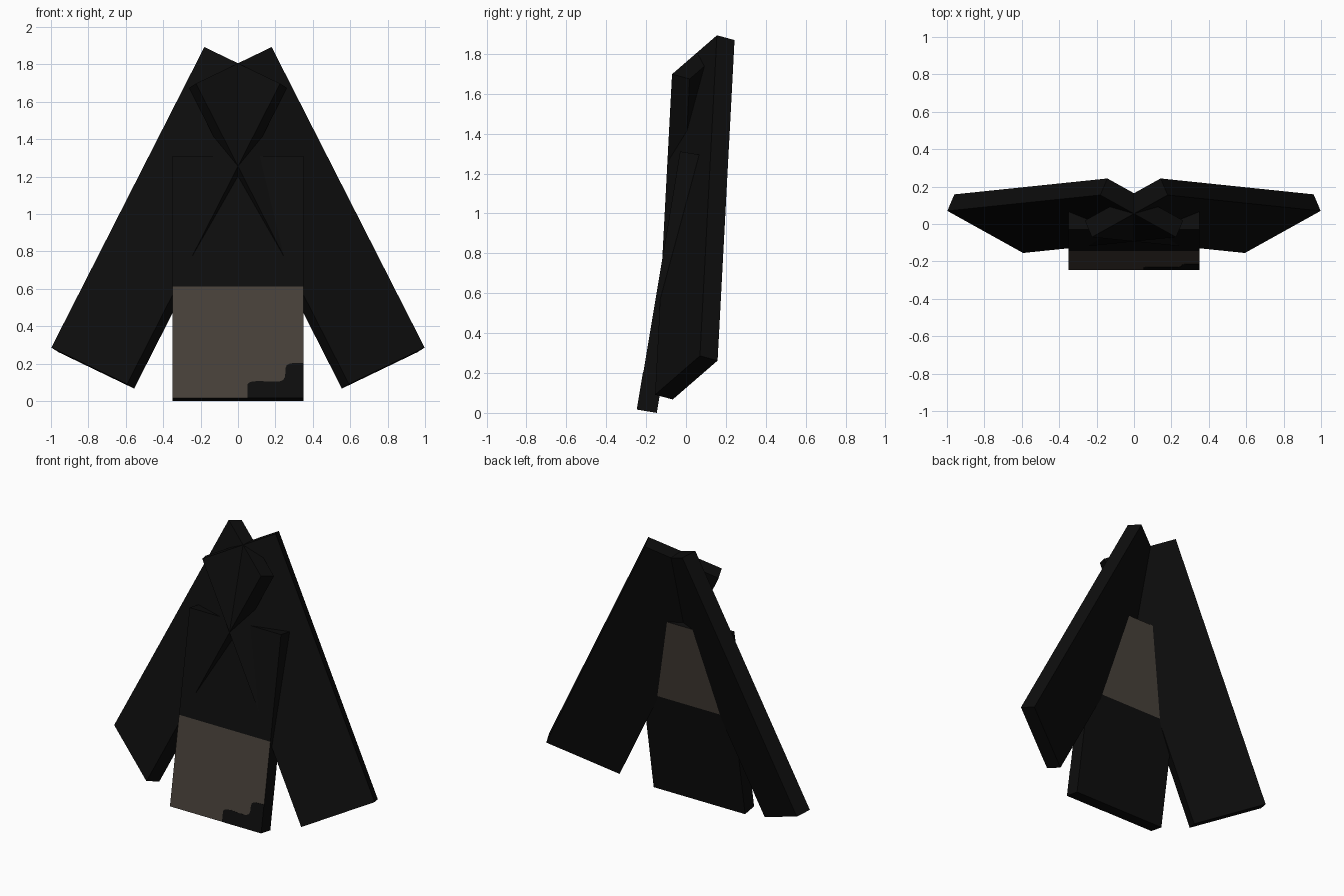
import bpy
import bmesh
from mathutils import Vector

cube = bpy.data.objects.get("Cube")
if cube:
    bpy.data.objects.remove(cube, do_unlink=True)


def material(name, rgb):
    m = bpy.data.materials.new(name)
    m.use_nodes = True
    m.diffuse_color = (*rgb, 1)
    bsdf = m.node_tree.nodes["Principled BSDF"]
    bsdf.inputs["Base Color"].default_value = (*rgb, 1)
    bsdf.inputs["Roughness"].default_value = 0.9
    return m


black = material("black", (0.004, 0.004, 0.004))
brown = material("dark brown", (0.064, 0.052, 0.041))


def make_object(name, bm, mats):
    bmesh.ops.recalc_face_normals(bm, faces=bm.faces[:])
    mesh = bpy.data.meshes.new(name)
    bm.to_mesh(mesh)
    bm.free()
    for m in mats:
        mesh.materials.append(m)
    obj = bpy.data.objects.new(name, mesh)
    bpy.context.collection.objects.link(obj)
    return obj


def extruded(outline, depth):
    """Prism from a flat outline pushed along the depth vector."""
    bm = bmesh.new()
    face = bm.faces.new([bm.verts.new(p) for p in outline])
    back = bmesh.ops.extrude_face_region(bm, geom=[face], use_keep_orig=True)
    moved = [v for v in back["geom"] if isinstance(v, bmesh.types.BMVert)]
    bmesh.ops.translate(bm, verts=moved, vec=depth)
    return bm


# Wings: long slanted slabs that cross at the top
corner = Vector((0.18, 0.155, 1.893))
length = Vector((0.818, -0.085, -1.607))
width = Vector((-0.405, -0.225, -0.195))
thick = length.cross(width).normalized() * 0.099
if thick.y < 0:
    thick = -thick
for side, name in ((1, "left_wing"), (-1, "right_wing")):
    def flip(v):
        return Vector((v.x * side, v.y, v.z))
    quad = [corner, corner + length, corner + length + width, corner + width]
    make_object(name, extruded([flip(p) for p in quad], flip(thick)), [black])

# Tail: tilted central slab
base = Vector((0, -0.245, 0.0165))
up = Vector((0, 0.1643, 0.9864))
inward = Vector((0, 0.9864, -0.1643))
TAIL = 1.312
HALF = 0.35


def on_front(x, v):
    return base + Vector((x, 0, 0)) + up * v


quad = [on_front(x, v) for x, v in
        ((-HALF, 0), (HALF, 0), (HALF, TAIL), (-HALF, TAIL))]
bm = extruded(quad, inward * 0.1)

# Cut the colour borders, then colour the lower front and the upper back
front_border, back_border = 0.605, 0.715
for v in (front_border, back_border):
    bmesh.ops.bisect_plane(bm, geom=bm.verts[:] + bm.edges[:] + bm.faces[:],
                           plane_co=base + up * v, plane_no=up)
bmesh.ops.recalc_face_normals(bm, faces=bm.faces[:])
for f in bm.faces:
    facing = f.normal.dot(inward)
    height = (f.calc_center_median() - base).dot(up)
    lower_front = facing < -0.9 and height < front_border
    upper_back = facing > 0.9 and height > back_border
    f.material_index = 1 if lower_front or upper_back else 0
make_object("tail", bm, [black, brown])

# Stepped black patch on the lower front corner of the tail
steps = [(0.05, 0), (0.35, 0), (0.35, 0.19), (0.28, 0.188), (0.26, 0.178),
         (0.254, 0.16), (0.252, 0.115), (0.242, 0.098), (0.22, 0.088),
         (0.17, 0.088), (0.12, 0.092), (0.08, 0.09), (0.06, 0.084),
         (0.05, 0.072)]
make_object("tail_patch", extruded([on_front(x, v) for x, v in steps],
                                   inward * -0.002), [black])
